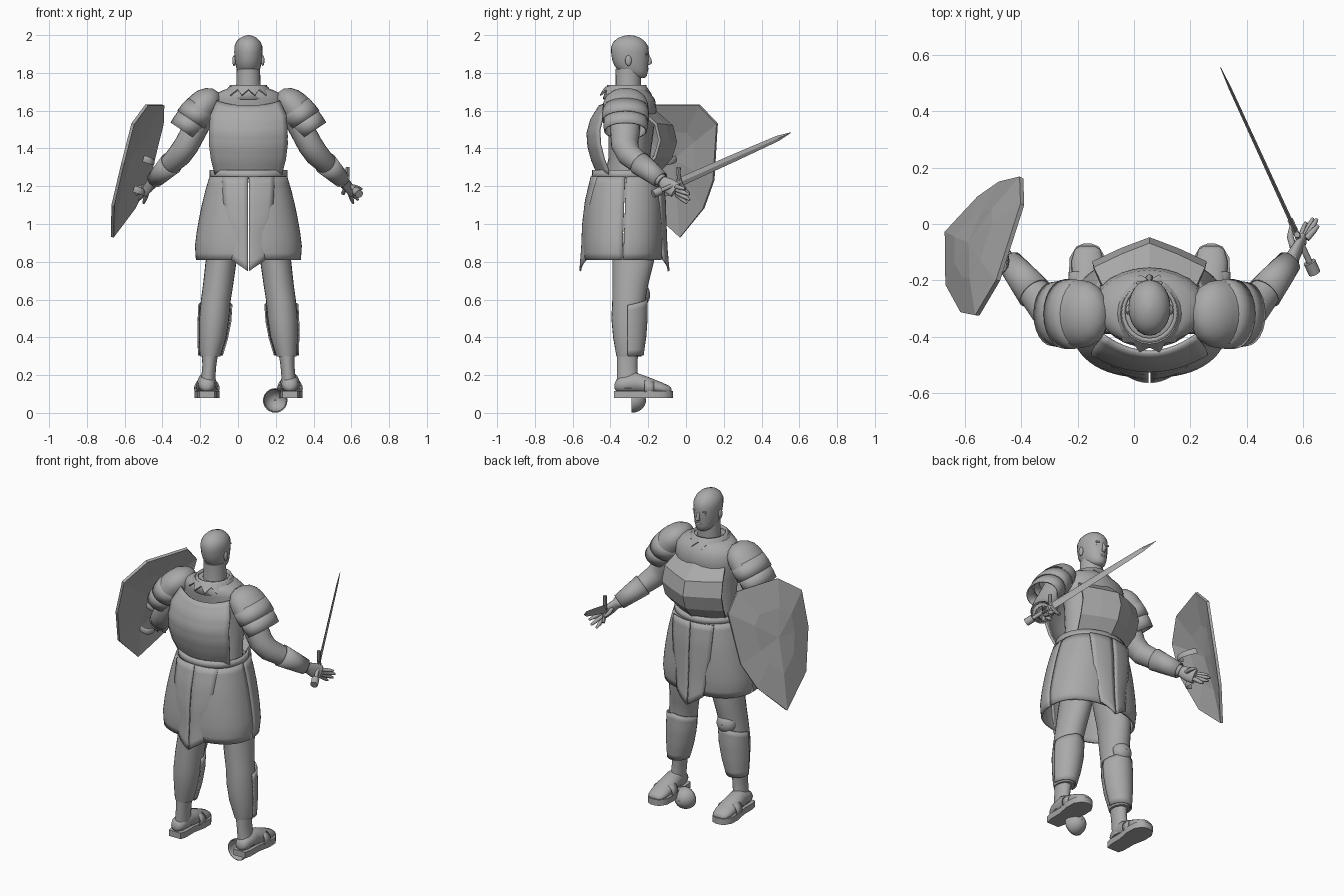
import bpy, bmesh, math
from mathutils import Vector, Matrix

cube = bpy.data.objects.get("Cube")
if cube:
    bpy.data.objects.remove(cube)

CX = 0.055  # body centre line
X, Y, Z = Vector((1, 0, 0)), Vector((0, 1, 0)), Vector((0, 0, 1))

steel = bpy.data.materials.new("plain_grey")
steel.use_nodes = True
steel.diffuse_color = (0.4, 0.4, 0.4, 1)
steel.node_tree.nodes["Principled BSDF"].inputs["Base Color"].default_value = (0.4, 0.4, 0.4, 1)


def finish(name, bm, angle=40, thick=0):
    bmesh.ops.remove_doubles(bm, verts=bm.verts, dist=1e-5)
    bmesh.ops.recalc_face_normals(bm, faces=bm.faces)
    mesh = bpy.data.meshes.new(name)
    bm.to_mesh(mesh)
    bm.free()
    mesh.materials.append(steel)
    for p in mesh.polygons:
        p.use_smooth = angle > 0
    if angle:
        mesh.set_sharp_from_angle(angle=math.radians(angle))
    obj = bpy.data.objects.new(name, mesh)
    bpy.context.collection.objects.link(obj)
    if thick:
        mod = obj.modifiers.new("thickness", 'SOLIDIFY')
        mod.thickness, mod.offset = thick, 0


def loft(name, rings, ref=X, axis=None, n=24, caps=True, angle=40, thick=0):
    """Skin elliptical rings (centre, radius along ref, radius across)."""
    bm = bmesh.new()
    pts = [Vector(r[0]) for r in rings]
    loops = []
    for i, (c, a, b) in enumerate(rings):
        t = axis or (pts[min(i + 1, len(pts) - 1)] - pts[max(i - 1, 0)]).normalized()
        u = (ref - t * ref.dot(t)).normalized()
        v = t.cross(u)
        loops.append([bm.verts.new(pts[i] + u * a * math.cos(k * math.tau / n)
                                   + v * b * math.sin(k * math.tau / n)) for k in range(n)])
    for p, q in zip(loops, loops[1:]):
        for k in range(n):
            bm.faces.new((p[k], p[(k + 1) % n], q[(k + 1) % n], q[k]))
    if caps:
        bm.faces.new(loops[0])
        bm.faces.new(loops[-1])
    finish(name, bm, angle, thick)


def patch(name, f, nu, nv, thick=0.012, angle=40):
    """Sheet from f(u, v), u in -1..1 and v in 0..1."""
    bm = bmesh.new()
    g = [[bm.verts.new(f(2 * i / nu - 1, j / nv)) for i in range(nu + 1)] for j in range(nv + 1)]
    for j in range(nv):
        for i in range(nu):
            bm.faces.new((g[j][i], g[j][i + 1], g[j + 1][i + 1], g[j + 1][i]))
    finish(name, bm, angle, thick)


def ball(name, c, r):
    bm = bmesh.new()
    bmesh.ops.create_uvsphere(bm, u_segments=20, v_segments=12, radius=1,
                              matrix=Matrix.Translation(c) @ Matrix.Diagonal((*r, 1)))
    finish(name, bm, 60)


def dome(name, c, r, depth):
    patch(name, lambda u, v: (c[0] + r * math.cos(u * math.pi) * math.sin(v * 1.57 + .01),
                              c[1] + depth * math.cos(v * 1.57),
                              c[2] + r * math.sin(u * math.pi) * math.sin(v * 1.57 + .01)), 24, 8, 0.006)


def curve(v, vals):
    f = v * (len(vals) - 1)
    i = min(int(f), len(vals) - 2)
    return vals[i] + (vals[i + 1] - vals[i]) * (f - i)


def column(name, rows, **kw):
    loft(name, [((x, y, z), a, b) for z, x, y, a, b in rows], axis=Z, **kw)


# Head, neck and face
column("neck", [(1.68, CX, -.31, .07, .07), (1.74, CX, -.305, .064, .067), (1.82, CX, -.305, .062, .068)])
column("head", [(1.772, CX, -.25, .025, .03), (1.785, CX, -.262, .045, .055), (1.81, CX, -.28, .06, .078),
                (1.84, CX, -.29, .067, .09), (1.87, CX, -.294, .072, .097), (1.91, CX, -.297, .075, .1),
                (1.94, CX, -.298, .074, .098), (1.965, CX, -.3, .064, .084), (1.985, CX, -.3, .045, .06),
                (1.996, CX, -.3, .022, .03), (2.0, CX, -.3, .004, .005)], angle=60)
loft("nose", [((CX, -.202, 1.9), .006, .006), ((CX, -.194, 1.87), .009, .012), ((CX, -.191, 1.852), .014, .012),
              ((CX, -.2, 1.843), .01, .008)], axis=Z, n=10, angle=60)
ball("lips", (CX, -.208, 1.822), (.02, .01, .008))
for s in (-1, 1):
    ball("ear", (CX + s * .076, -.305, 1.865), (.009, .017, .028))
    ball("brow", (CX + s * .028, -.21, 1.9), (.02, .008, .006))
    ball("eye", (CX + s * .029, -.215, 1.883), (.012, .009, .007))

# Collar and its jagged trim
column("collar", [(1.66, CX, -.32, .112, .115), (1.7, CX, -.318, .1, .106), (1.735, CX, -.313, .092, .098)],
       caps=False, thick=.012)


def trim(u, v):
    a, tooth = u * math.pi, round((u + 1) * 12) % 2
    r = .1 + v * (.012 + .022 * tooth)
    return (CX + r * math.cos(a), -.318 + r * math.sin(a) * 1.05, 1.725 - v * (.015 + .03 * tooth))


patch("collar_trim", trim, 24, 1, .008, 0)

# Torso core, breastplate, back plate and belt
column("torso", [(1.22, CX, -.31, .175, .13), (1.35, CX, -.3, .175, .11), (1.5, CX, -.29, .19, .12),
                 (1.6, CX, -.29, .2, .135), (1.66, CX, -.297, .195, .133), (1.69, CX, -.31, .17, .122),
                 (1.71, CX, -.315, .13, .11), (1.72, CX, -.315, .09, .09)])


def breast(u, v):
    w = curve(v, [.165, .195, .2, .195, .15])
    return (CX + u * w, curve(v, [-.15, -.08, -.055, -.075, -.17]) - .085 * abs(u) ** 1.15,
            1.27 + .345 * v - .015 * v * (1 - abs(u)))


def back(u, v):
    w = curve(v, [.175, .195, .205, .205, .2, .165])
    return (CX + u * w, curve(v, [-.465, -.495, -.515, -.52, -.5, -.455]) + .06 * u * u,
            1.265 + .375 * v - .015 * v * (1 - u * u) + .01 * v * u ** 4)


patch("breastplate", breast, 4, 4, .016, 0)
patch("back_plate", back, 14, 15, .014)
loft("belt", [((CX, -.315, 1.24), .2, .178), ((CX, -.315, 1.285), .2, .175)], axis=Z, caps=False, thick=.014, n=32)


# Skirt of four curved side panels with centre flaps
def skirt_panel(q):
    def f(u, v):
        a = math.radians(q * 90 + 45 + u * 44.7)
        c, s = math.cos(a), math.sin(a)
        rx = curve(v, [.2, .222, .24, .255, .268, .277, .272])
        ry = curve(v, [.178, .19, .2, .205, .208, .208, .2])
        p = .84  # slightly squared oval
        return (CX + rx * math.copysign(abs(c) ** p, c),
                -.32 - .015 * v + ry * math.copysign(abs(s) ** p, s), 1.25 - .44 * v)
    patch("skirt_panel", f, 16, 12, .012)


for q in range(4):
    skirt_panel(q)
for s in (-1, 1):
    for name, ys in (("front_flap", [-.125, -.112, -.108, -.103, -.092]),
                     ("back_flap", [-.5, -.53, -.545, -.55, -.56])):
        def flap(u, v, s=s, ys=ys):
            k = (u + 1) / 2
            x = .003 + k * curve(v, [.135, .13, .12, .1, .085])
            lean = .03 * k * k * (-1 if ys[0] > -.3 else 1)
            return (CX + s * x, curve(v, ys) + lean, 1.25 - v * (.5 - .06 * k))
        patch(name, flap, 5, 12, .01)

# Legs, greaves, shoes
for s in (-1, 1):
    def limb(name, rows, s=s, **kw):
        column(name, [(z, CX + s * x, y, a, b) for z, x, y, a, b in rows], **kw)
    limb("leg", [(.95, .115, -.28, .085, .115), (.8, .145, -.28, .082, .11), (.68, .16, -.295, .08, .095),
                 (.6, .172, -.302, .079, .088), (.5, .181, -.305, .079, .09), (.4, .189, -.303, .072, .083),
                 (.32, .2, -.302, .058, .07), (.298, .201, -.302, .052, .066)])
    limb("ankle", [(.31, .203, -.31, .042, .056), (.25, .207, -.312, .037, .054), (.19, .212, -.31, .037, .056),
                   (.13, .218, -.305, .045, .062)])

    def greave(u, v, s=s):  # shell over the front of the shin
        a = math.pi / 2 + u * 1.65
        g = 1.07
        return (CX + s * curve(v, [.201, .189, .18, .175]) + g * curve(v, [.058, .072, .08, .081]) * math.cos(a),
                -.303 + g * curve(v, [.07, .083, .09, .09]) * math.sin(a),
                .305 + v * (.3 - .035 * abs(u)))
    patch("greave", greave, 18, 9, .008)
    fx = CX + s * .22
    loft("shoe", [((fx, -.378, .14), .012, .012), ((fx, -.37, .145), .032, .03), ((fx, -.345, .15), .044, .042),
                  ((fx, -.27, .16), .05, .055), ((fx, -.2, .145), .056, .045), ((fx, -.13, .13), .057, .032),
                  ((fx, -.09, .122), .045, .022), ((fx, -.078, .12), .025, .01)], axis=Y, angle=60)
    bm = bmesh.new()
    rim = [(.04, -.38), (.05, -.34), (.05, -.26), (.066, -.18), (.064, -.12), (.04, -.08), (.015, -.07)]
    face = bm.faces.new([bm.verts.new((fx + k * x, y, .08))
                         for k, row in ((1, rim), (-1, rim[::-1])) for x, y in row])
    up = bmesh.ops.extrude_face_region(bm, geom=[face])
    bmesh.ops.translate(bm, vec=(0, 0, .037), verts=[v for v in up["geom"] if isinstance(v, bmesh.types.BMVert)])
    finish("sole", bm)
    loft("shoe_strap", [((fx, -.22, .135), .062, .05), ((fx, -.17, .13), .064, .042)], axis=Y,
         caps=False, thick=.008)
dome("knee_cap", (CX - .165, -.243, .625), .058, .05)
dome("fallen_knee_cap", (.197, -.288, .066), .062, .073)

# Arms, shoulder plates, bracers and hands
for s in (-1, 1):
    def pt(x, y, z, s=s):
        return Vector((CX + s * x, y, z))
    sh, el, wr = pt(.23, -.32, 1.6), pt(.345, -.325, 1.385), pt(.505, -.125, 1.225)
    # each lame: rows of (x, z, radius in depth, radius across)
    for name, rows in (("shoulder_cap", [(.172, 1.706, .03, .02), (.185, 1.692, .075, .05),
                                         (.205, 1.668, .105, .072), (.228, 1.64, .118, .083),
                                         (.252, 1.61, .122, .088)]),
                       ("shoulder_lame", [(.246, 1.618, .116, .084), (.275, 1.582, .121, .088),
                                          (.3, 1.55, .12, .088)]),
                       ("shoulder_lame", [(.294, 1.558, .113, .082), (.32, 1.525, .114, .081),
                                          (.345, 1.493, .11, .077)])):
        loft(name, [(pt(x, -.32, z), a, b) for x, z, a, b in rows], ref=Y,
             caps=name == "shoulder_cap", axis=Vector((s * .55, 0, -.83)).normalized(),
             thick=0 if name == "shoulder_cap" else .008)
    loft("upper_arm", [(sh, .078, .068), (sh.lerp(el, .5), .078, .066), (sh.lerp(el, .85), .072, .066),
                       (el.lerp(wr, .12), .064, .064), (el.lerp(wr, .4), .058, .056),
                       (el.lerp(wr, .75), .044, .042), (wr, .032, .032)], ref=Y)
    loft("bracer", [(el.lerp(wr, .4), .062, .06), (el.lerp(wr, .7), .052, .05), (el.lerp(wr, .95), .043, .041)],
         ref=Y, caps=False, thick=.006)
    palm = pt(.545, -.055, 1.178)
    loft("palm", [(wr, .026, .03), (wr.lerp(palm, .5), .02, .042), (palm, .015, .042)],
         ref=X, n=14, angle=60)
    for x, y, z in ((.6, -.005, 1.185), (.595, .018, 1.155), (.58, .02, 1.128), (.555, .005, 1.11)):
        tip = pt(x, y, z)
        root = palm + (tip - palm) * .05 + Vector((s * (x - .575) * .4, 0, (z - 1.145) * .5))
        loft("finger", [(root, .012, .012), (root.lerp(tip, .6), .011, .011), (tip, .006, .006)],
             ref=X, n=8, angle=60)
    loft("thumb", [(wr.lerp(palm, .3), .013, .013), (pt(.5, -.045, 1.2), .012, .012),
                   (pt(.505, 0, 1.19), .006, .006)], ref=X, n=8, angle=60)

# Sword
end, tip = Vector((.635, -.16, 1.165)), Vector((.307, .557, 1.485))
at = lambda t: end.lerp(tip, t)
loft("sword_blade", [(at(.16), .024, .007), (at(.6), .02, .006), (at(.9), .015, .005), (tip, .001, .001)],
     ref=Z, n=4, angle=0)
loft("sword_grip", [(at(0), .011, .011), (at(.18), .011, .011)], ref=Z, n=12)
loft("sword_pommel", [(at(-.02), .022, .022), (at(.035), .022, .022)], ref=Z, n=12)
d = (tip - end).normalized()
side = (Z - d * d.z).normalized()
loft("sword_guard", [(at(.18) + side * k * .075 + d * .022 * k * k, .011, .011)
                     for k in (-1, -.6, -.2, .2, .6, 1)], ref=X, n=8)

# Shield: faceted dome on a leaning plane, with arm loops
outline = [(.07, 1.63, 0), (-.2, 1.63, 0), (-.325, 1.53, 0), (-.31, 1.33, -.012), (-.215, 1.1, -.005), (-.03, .93, 0),
           (.1, 1.09, -.022), (.155, 1.24, -.03), (.165, 1.53, 0)]
out = Vector((-1, .32, .338)).normalized()


def on_shield(y, z, lift=0):
    return Vector((-.4 + .32 * (y - .165) + .338 * (z - 1.53), y, z)) + out * lift


bm = bmesh.new()
mid = Vector((-.08, 1.33, 0))
rings = []
for k, h in ((1, 0), (.93, .004), (.5, .028)):
    points = [mid.lerp(Vector(p), k) for p in outline]
    rings.append([bm.verts.new(on_shield(p.x, p.y, p.z + h)) for p in points])
top = bm.verts.new(on_shield(mid.x, mid.y, .038))
n = len(outline)
for i in range(n):
    j = (i + 1) % n
    for p, q in zip(rings, rings[1:]):
        bm.faces.new((p[i], p[j], q[j], q[i]))
    bm.faces.new((rings[-1][i], rings[-1][j], top))
finish("shield", bm, 0, .016)
for y, z in ((-.09, 1.2), (-.1, 1.36)):
    c = on_shield(y, z, -.045)
    loft("shield_arm_loop", [(c - out * .06 * math.cos(a) + Y * .06 * math.sin(a), .018, .005)
                             for a in [k * math.pi / 8 - math.pi / 2 for k in range(9)]], ref=Z, n=8)
